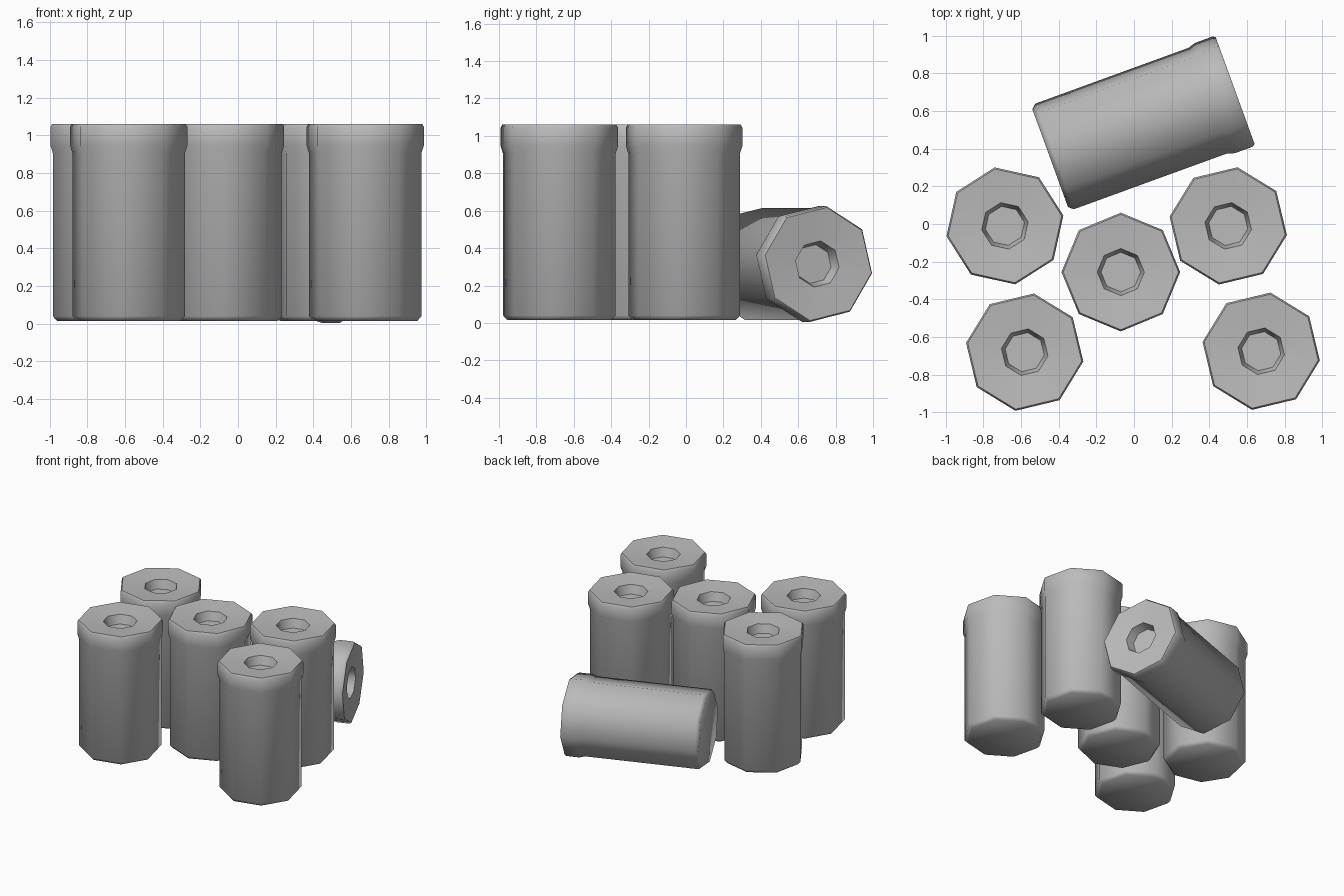
import bpy, bmesh
from math import cos, sin, pi, radians
from mathutils import Matrix

if "Cube" in bpy.data.objects:
    bpy.data.objects.remove(bpy.data.objects["Cube"], do_unlink=True)

grey = bpy.data.materials.new("plain grey")
grey.use_nodes = True
grey.diffuse_color = (0.5, 0.5, 0.5, 1)
grey.node_tree.nodes["Principled BSDF"].inputs["Base Color"].default_value = (0.5, 0.5, 0.5, 1)

SIDES = 8
# Radius and height, from the base up over the lip and down into the socket
PROFILE = [(0.28, 0), (0.302, 0.025), (0.302, 0.89), (0.315, 0.93), (0.315, 1.03),
           (0.306, 1.045), (0.125, 1.03), (0.105, 0.96)]


def canister(name, matrix):
    """Eight-sided canister with a collar and a recessed socket in its top."""
    bm = bmesh.new()
    rings = [[bm.verts.new((r * cos(2 * pi * i / SIDES), r * sin(2 * pi * i / SIDES), z))
              for i in range(SIDES)] for r, z in PROFILE]
    for low, high in zip(rings, rings[1:]):
        for i in range(SIDES):
            j = (i + 1) % SIDES
            bm.faces.new((low[i], low[j], high[j], high[i]))
    bm.faces.new(rings[0][::-1])
    bm.faces.new(rings[-1])
    mesh = bpy.data.meshes.new(name)
    bm.to_mesh(mesh)
    bm.free()
    mesh.materials.append(grey)
    obj = bpy.data.objects.new(name, mesh)
    bpy.context.collection.objects.link(obj)
    obj.matrix_world = matrix
    bpy.ops.object.select_all(action="DESELECT")
    obj.select_set(True)
    bpy.context.view_layer.objects.active = obj
    bpy.ops.object.shade_smooth_by_angle(angle=radians(60))


# Standing canisters: x, y and turn in degrees
STANDING = {
    "left_rear_canister": (0.50, -0.01, -9),
    "right_rear_canister": (-0.685, -0.01, 10),
    "middle_canister": (-0.07, -0.255, 0),
    "right_front_canister": (-0.58, -0.68, -9),
    "left_front_canister": (0.675, -0.675, -9),
}
for name, (x, y, turn) in STANDING.items():
    canister(name, Matrix.Translation((x, y, 0.015)) @ Matrix.Rotation(radians(turn), 4, "Z"))

# Toppled canister lying behind the others
canister("toppled_canister",
         Matrix.Translation((-0.445, 0.35, 0.315))
         @ Matrix.Rotation(radians(20), 4, "Z")
         @ Matrix.Rotation(radians(90), 4, "Y")
         @ Matrix.Rotation(radians(-9), 4, "Z"))
